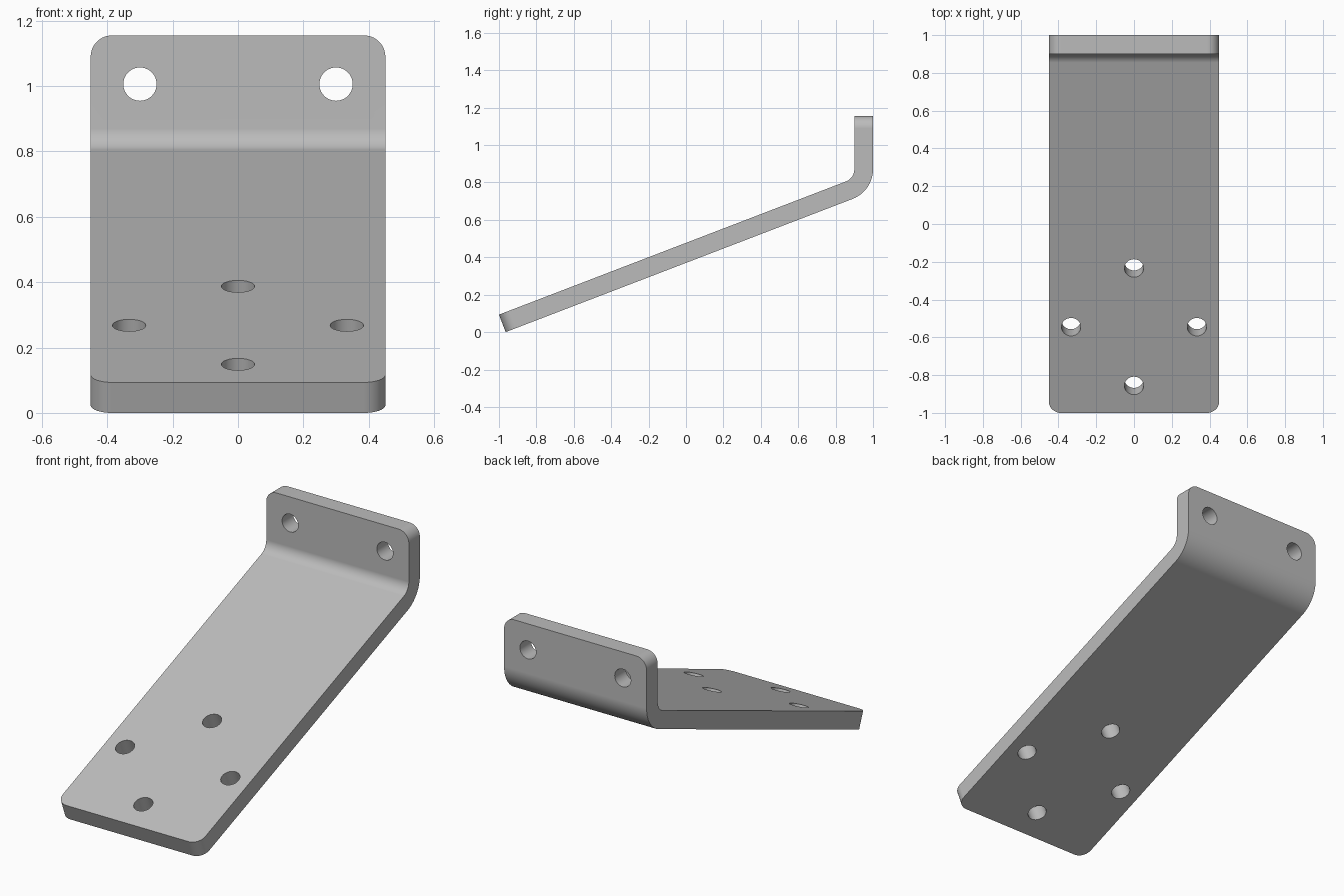
import bpy, bmesh
from math import sin, cos, tan, pi, radians
from mathutils import Vector, Matrix

if "Cube" in bpy.data.objects:
    bpy.data.objects.remove(bpy.data.objects["Cube"])

HALF_W, THICK, TOP = 0.451, 0.10, 1.155
SLOPE = radians(21)
BEND_R, CORNER_R, HOLE_R = 0.07, 0.065, 0.051
STEPS = 14

along = Vector((0, cos(SLOPE), sin(SLOPE)))     # up the sloped plate
normal = Vector((0, -sin(SLOPE), cos(SLOPE)))   # out of its upper face
low = Vector((0, -1 + THICK * sin(SLOPE), 0))   # lower front corner
high = low + normal * THICK                     # upper front corner

steel = bpy.data.materials.new("grey_steel")
steel.use_nodes = True
grey = (0.5, 0.5, 0.5, 1)
steel.diffuse_color = grey
steel.node_tree.nodes["Principled BSDF"].inputs["Base Color"].default_value = grey


def make_object(name, bm):
    bmesh.ops.recalc_face_normals(bm, faces=bm.faces)
    mesh = bpy.data.meshes.new(name)
    bm.to_mesh(mesh)
    bm.free()
    mesh.materials.append(steel)
    obj = bpy.data.objects.new(name, mesh)
    bpy.context.collection.objects.link(obj)
    return obj


# Bend centre: BEND_R away from both inner faces
cy = 1 - THICK - BEND_R
inner_z = high.z + (1 - THICK - high.y) * tan(SLOPE)
cz = inner_z + BEND_R * tan((pi / 2 - SLOPE) / 2)


def bend(radius):
    start, end = SLOPE - pi / 2, 0
    angles = [start + (end - start) * i / STEPS for i in range(STEPS + 1)]
    return [Vector((0, cy + radius * cos(a), cz + radius * sin(a))) for a in angles]


# Side profile of the bent plate, extruded across the width
profile = [low] + bend(BEND_R + THICK) + [Vector((0, 1, TOP)), Vector((0, 1 - THICK, TOP))]
profile += bend(BEND_R)[::-1] + [high]
bm = bmesh.new()
side = bm.faces.new([bm.verts.new(p - Vector((HALF_W, 0, 0))) for p in profile])
new = bmesh.ops.extrude_face_region(bm, geom=[side])["geom"]
bmesh.ops.translate(bm, vec=(2 * HALF_W, 0, 0),
                    verts=[v for v in new if isinstance(v, bmesh.types.BMVert)])


# Round the four corners at the plate ends
def at_end(v):
    return v.co.z > TOP - 0.001 or (v.co - low).dot(along) < 0.001


corners = [e for e in bm.edges if all(at_end(v) for v in e.verts)
           and abs(e.verts[0].co.x - e.verts[1].co.x) < 0.001]
bmesh.ops.bevel(bm, geom=corners, offset=CORNER_R, offset_type='OFFSET',
                segments=10, profile=0.5, affect='EDGES')
bracket = make_object("bent_bracket", bm)

# Drilled holes: a diamond of four in the slope, two in the upright flange
drill = bmesh.new()


def add_drill(centre, axis):
    turn = Vector((0, 0, 1)).rotation_difference(axis).to_matrix().to_4x4()
    bmesh.ops.create_cone(drill, cap_ends=True, segments=40, radius1=HOLE_R,
                          radius2=HOLE_R, depth=0.3,
                          matrix=Matrix.Translation(centre) @ turn)


middle = high + along * (0.455 / cos(SLOPE))
for dx, ds in ((1, 0), (-1, 0), (0, 1), (0, -1)):
    add_drill(middle + (Vector((dx, 0, 0)) + along * ds) * 0.333, normal)
for sx in (1, -1):
    add_drill(Vector((sx * 0.3, 1 - THICK / 2, 1.006)), Vector((0, 1, 0)))
cutter = make_object("hole_cutter", drill)
cutter.hide_render = True

bpy.ops.object.select_all(action='DESELECT')
bracket.select_set(True)
bpy.context.view_layer.objects.active = bracket
cut = bracket.modifiers.new("holes", 'BOOLEAN')
cut.operation, cut.solver, cut.object = 'DIFFERENCE', 'EXACT', cutter
bpy.ops.object.modifier_apply(modifier=cut.name)
bpy.data.objects.remove(cutter)

# Smooth bends and bores, crisp edges, flat plate faces
bpy.ops.object.shade_smooth_by_angle(angle=radians(30))
weighted = bracket.modifiers.new("flat_faces", 'WEIGHTED_NORMAL')
weighted.keep_sharp = True
